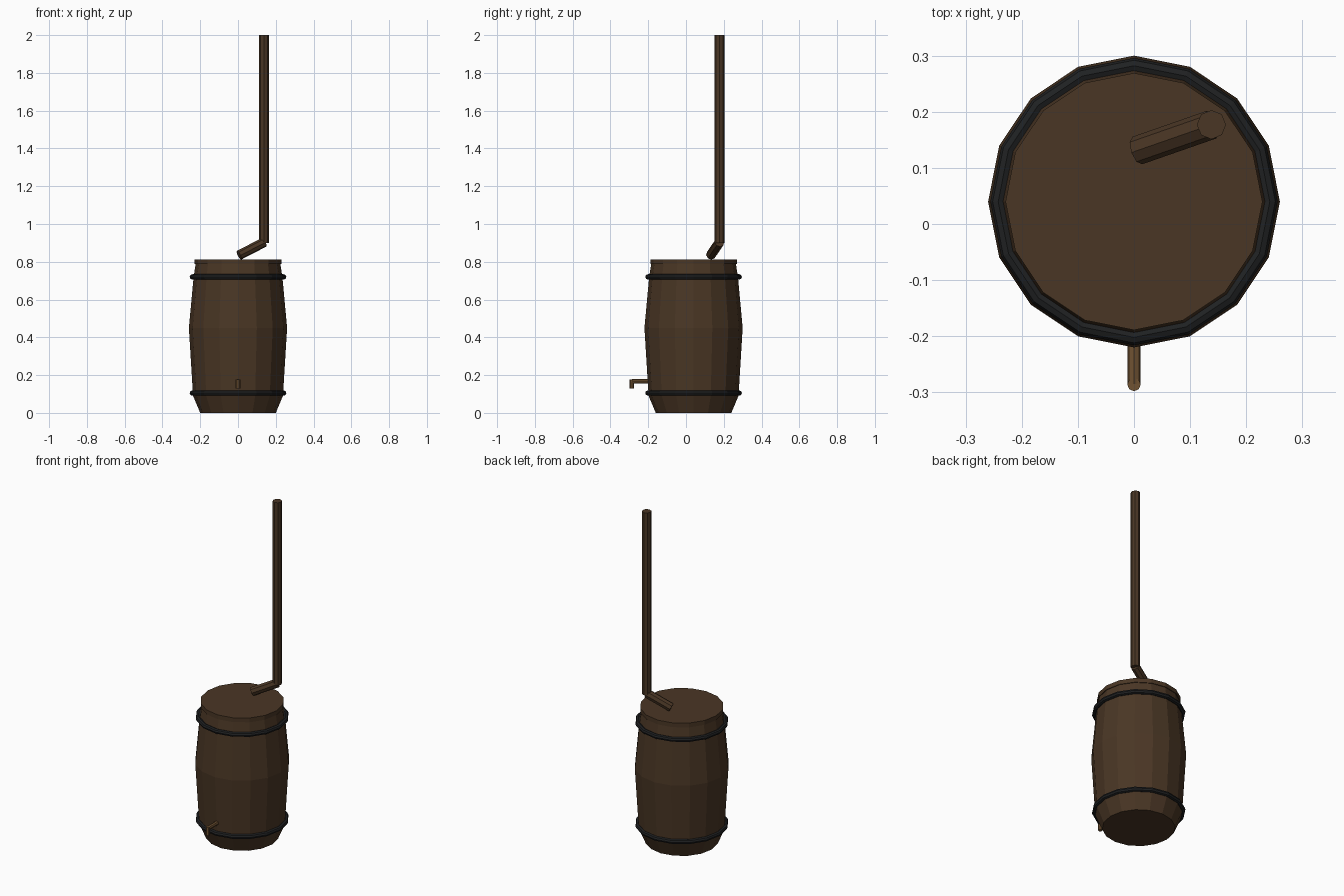
import bpy, bmesh, math
from mathutils import Vector

if "Cube" in bpy.data.objects:
    bpy.data.objects.remove(bpy.data.objects["Cube"])


def material(name, rgb):
    m = bpy.data.materials.new(name)
    m.diffuse_color = (*rgb, 1)
    m.use_nodes = True
    m.node_tree.nodes["Principled BSDF"].inputs["Base Color"].default_value = m.diffuse_color
    return m


WOOD = material("dark wood", (0.068, 0.037, 0.018))
IRON = material("black iron", (0.014, 0.015, 0.016))
TAP = material("light wood", (0.16, 0.085, 0.032))
CY = 0.04  # barrel axis in y


def finish(name, bm, mat):
    bmesh.ops.recalc_face_normals(bm, faces=bm.faces)
    me = bpy.data.meshes.new(name)
    bm.to_mesh(me)
    bm.free()
    me.materials.append(mat)
    ob = bpy.data.objects.new(name, me)
    bpy.context.collection.objects.link(ob)
    return ob


def lathe(name, profile, mat, closed=False, sides=16):
    """Spin an (r, z) profile about the barrel axis."""
    bm = bmesh.new()
    rings = []
    for r, z in profile:
        rings.append([bm.verts.new((r * math.cos(2 * math.pi * i / sides),
                                    CY + r * math.sin(2 * math.pi * i / sides), z))
                      for i in range(sides)])
    pairs = list(zip(rings, rings[1:]))
    if closed:
        pairs.append((rings[-1], rings[0]))
    else:
        bm.faces.new(rings[0])
        bm.faces.new(rings[-1])
    for a, b in pairs:
        for i in range(sides):
            j = (i + 1) % sides
            bm.faces.new((a[i], a[j], b[j], b[i]))
    return finish(name, bm, mat)


def rod(name, start, end, r, mat, sides=8):
    """Capped cylinder between two points."""
    a, b = Vector(start), Vector(end)
    bm = bmesh.new()
    bmesh.ops.create_cone(bm, cap_ends=True, segments=sides, radius1=r, radius2=r,
                          depth=(b - a).length)
    ob = finish(name, bm, mat)
    ob.location = (a + b) / 2
    ob.rotation_mode = 'QUATERNION'
    ob.rotation_quaternion = (b - a).to_track_quat('Z', 'Y')
    return ob


# Barrel body and lid
lathe("barrel_body", [(0.20, 0), (0.238, 0.09), (0.26, 0.45), (0.235, 0.72), (0.224, 0.79)], WOOD)
lathe("barrel_lid", [(0.229, 0.787), (0.229, 0.813)], WOOD)

# Iron hoops
for name, z in (("lower_hoop", 0.105), ("upper_hoop", 0.72)):
    ring = [(0.242 + 0.014 * math.cos(math.tau * k / 8), z + 0.014 * math.sin(math.tau * k / 8))
            for k in range(8)]
    lathe(name, ring, IRON, closed=True)

# Bent pipe standing on the lid
rod("pipe_elbow", (0.006, 0.131, 0.835), (0.138, 0.177, 0.903), 0.026, WOOD)
rod("pipe_upright", (0.138, 0.177, 0.9), (0.138, 0.177, 2.0), 0.026, WOOD)

# Tap on the front
rod("tap_stem", (0, -0.18, 0.168), (0, -0.285, 0.168), 0.012, TAP)
rod("tap_spout", (0, -0.286, 0.178), (0, -0.286, 0.128), 0.012, TAP)
